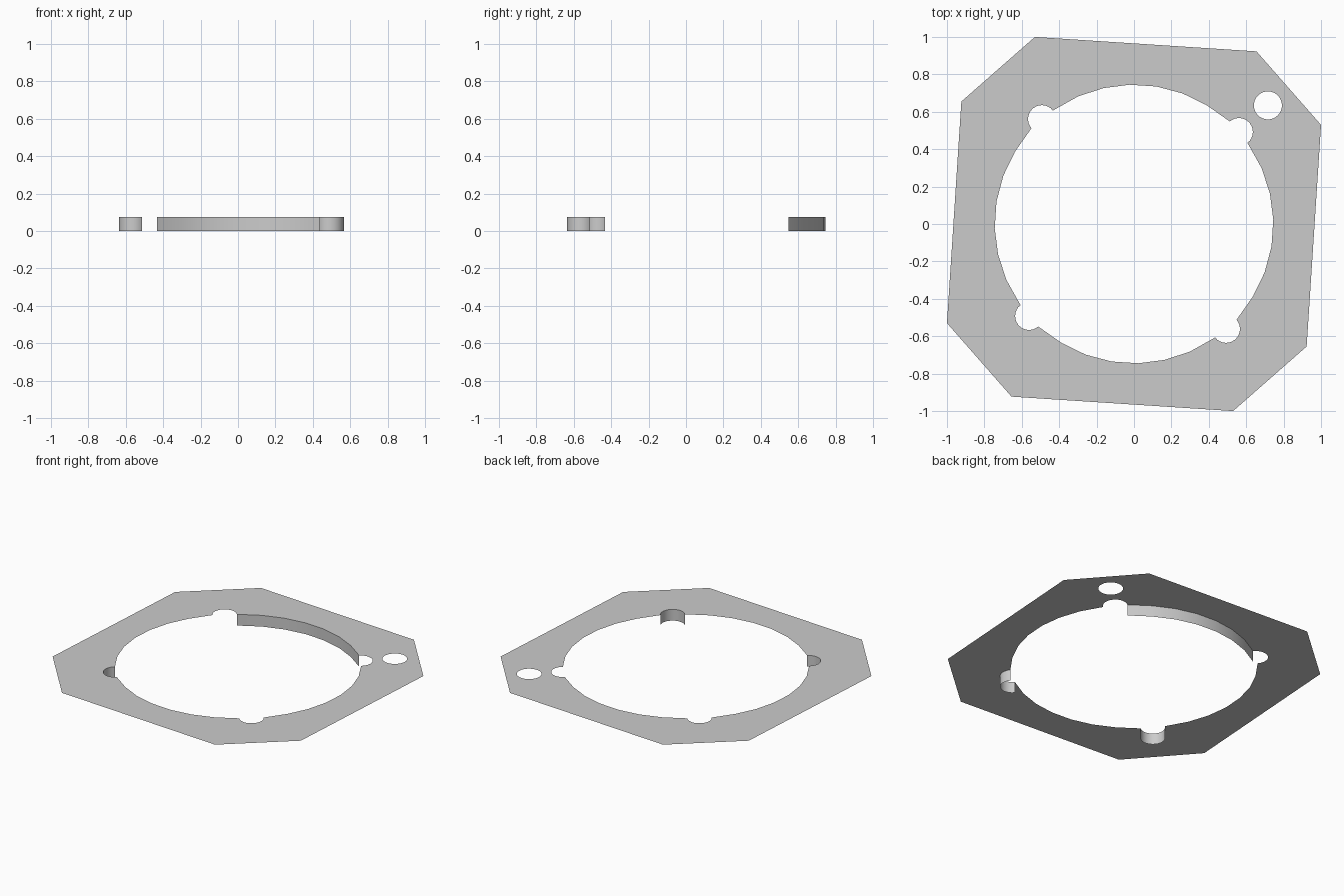
import bpy, bmesh, math
from mathutils import Vector, Matrix

if "Cube" in bpy.data.objects:
    bpy.data.objects.remove(bpy.data.objects["Cube"], do_unlink=True)

HEIGHT = 0.075
BORE_R = 0.742
NOTCH_R = 0.0745
NOTCH_CENTRE = Vector((-0.492, 0.561))

grey = bpy.data.materials.new("plain grey")
grey.use_nodes = True
grey.diffuse_color = (0.6, 0.6, 0.6, 1)
grey.node_tree.nodes["Principled BSDF"].inputs["Base Color"].default_value = (0.6, 0.6, 0.6, 1)


def arc(centre, radius, start, end, steps):
    """Points along a circular arc, angles in degrees."""
    angles = [math.radians(start + (end - start) * i / steps) for i in range(steps + 1)]
    return [Vector((centre[0] + radius * math.cos(a), centre[1] + radius * math.sin(a)))
            for a in angles]


def quarter_turn(points, k):
    """Rotate points clockwise by k quarter turns."""
    turn = Matrix.Rotation(-k * math.pi / 2, 2)
    return [turn @ p for p in points]


def finish(name, bm):
    mesh = bpy.data.meshes.new(name)
    bm.to_mesh(mesh)
    bm.free()
    mesh.materials.append(grey)
    obj = bpy.data.objects.new(name, mesh)
    bpy.context.collection.objects.link(obj)
    bpy.ops.object.select_all(action='DESELECT')
    obj.select_set(True)
    bpy.context.view_layer.objects.active = obj
    bpy.ops.object.shade_smooth_by_angle(angle=math.radians(30))
    return obj


def wall(name, points):
    """Thin strip hanging from the plate, facing the opening."""
    bm = bmesh.new()
    low = [bm.verts.new((p.x, p.y, 0)) for p in points]
    top = [bm.verts.new((p.x, p.y, HEIGHT)) for p in points]
    for i in range(len(points) - 1):
        bm.faces.new((low[i], low[i + 1], top[i + 1], top[i]))
    finish(name, bm)


# One quarter of each repeating edge, running clockwise
notch = arc(NOTCH_CENTRE, NOTCH_R, 221, 38, 14)
bore = arc((0, 0.003), BORE_R, 125, 47.4, 7)
bore[0] = notch[-1]
bore[-1] = quarter_turn(notch, 1)[0]
corner = [Vector((-0.53, 1.0)), Vector((0.655, 0.923))]

outline, opening = [], []
for k in range(4):
    outline += quarter_turn(corner, k)
    opening += quarter_turn(notch[:-1] + bore[:-1], k)
bolt_hole = arc((0.716, 0.634), 0.075, 0, 360, 32)[:-1]

# Flat plate with the large opening and the bolt hole
bm = bmesh.new()
for loop in (outline, opening, bolt_hole):
    verts = [bm.verts.new((p.x, p.y, HEIGHT)) for p in loop]
    for a, b in zip(verts, verts[1:] + verts[:1]):
        bm.edges.new((a, b))
bmesh.ops.triangle_fill(bm, edges=bm.edges[:], use_beauty=True, normal=(0, 0, 1))
bm.normal_update()
bmesh.ops.reverse_faces(bm, faces=[f for f in bm.faces if f.normal.z < 0])
finish("plate", bm)

# Walls below the rear arc and the two front notches
wall("rear_arc_wall", bore)
wall("front_left_notch_wall", quarter_turn(notch, 2))
wall("front_right_notch_wall", quarter_turn(notch, 3))
